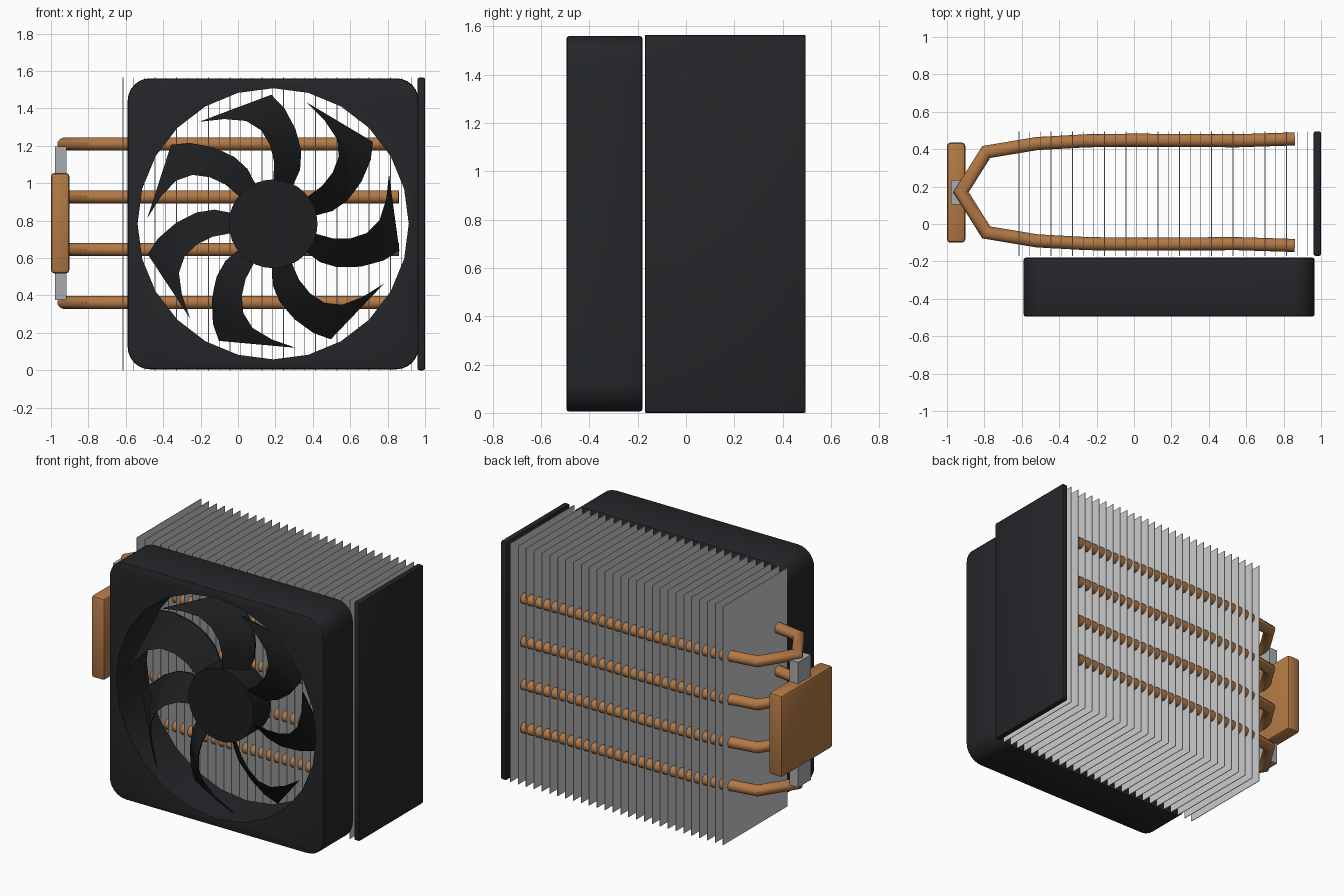
import bpy, bmesh, math
from mathutils import Matrix, Vector

if "Cube" in bpy.data.objects:
    bpy.data.objects.remove(bpy.data.objects["Cube"])


def material(name, color):
    m = bpy.data.materials.new(name)
    m.diffuse_color = (*color, 1)
    m.use_nodes = True
    m.node_tree.nodes["Principled BSDF"].inputs["Base Color"].default_value = m.diffuse_color
    return m


BLACK = material("black_plastic", (0.018, 0.019, 0.022))
DARK = material("fan_black", (0.012, 0.013, 0.014))
COPPER = material("copper", (0.45, 0.19, 0.06))
STEEL = material("steel", (0.40, 0.41, 0.43))


def make(name, bm, mat=None, smooth=None):
    bmesh.ops.recalc_face_normals(bm, faces=bm.faces)
    me = bpy.data.meshes.new(name)
    bm.to_mesh(me)
    bm.free()
    ob = bpy.data.objects.new(name, me)
    bpy.context.collection.objects.link(ob)
    if mat:
        me.materials.append(mat)
    if smooth:
        bpy.ops.object.select_all(action='DESELECT')
        ob.select_set(True)
        bpy.context.view_layer.objects.active = ob
        bpy.ops.object.shade_smooth_by_angle(angle=math.radians(smooth))
    return ob


def add_box(bm, lo, hi):
    lo, hi = Vector(lo), Vector(hi)
    m = Matrix.Translation((lo + hi) / 2) @ Matrix.Diagonal((*(hi - lo), 1))
    return bmesh.ops.create_cube(bm, size=1, matrix=m)["verts"]


def box(name, lo, hi, mat=None, bevel=0, seg=2):
    bm = bmesh.new()
    add_box(bm, lo, hi)
    if bevel:
        bmesh.ops.bevel(bm, geom=bm.edges[:], offset=bevel, segments=seg,
                        profile=0.5, affect='EDGES')
    return make(name, bm, mat, 35 if bevel else None)


def add_cylinder(bm, r, y0, y1, sides):
    m = (Matrix.Translation((CX, (y0 + y1) / 2, CZ))
         @ Matrix.Rotation(math.pi / 2, 4, 'X'))
    bmesh.ops.create_cone(bm, cap_ends=True, segments=sides, radius1=r,
                          radius2=r, depth=y1 - y0, matrix=m)


CX, CZ = 0.188, 0.783          # fan axis
TOP = 1.565
FRONT, BACK = -0.495, -0.18    # fan depth range

# Cooling fins
bm = bmesh.new()
for i in range(28):
    x = -0.615 + i * 0.0572
    add_box(bm, (x - 0.002, -0.17, 0), (x + 0.002, 0.495, TOP))
make("cooling_fins", bm)

# End cover
box("end_cover", (0.96, -0.17, 0), (1.0, 0.495, TOP), BLACK, 0.01)

# Fan frame: rounded square with a round through hole
bm = bmesh.new()
add_box(bm, (-0.59, FRONT, 0.005), (0.966, BACK, 1.561))
depth_edges = [e for e in bm.edges
               if abs(e.verts[0].co.y - e.verts[1].co.y) > 0.1]
bmesh.ops.bevel(bm, geom=depth_edges, offset=0.12, segments=6, profile=0.5,
                affect='EDGES')
rim = [e for e in bm.edges if abs(e.verts[0].co.y - e.verts[1].co.y) < 1e-4]
bmesh.ops.bevel(bm, geom=rim, offset=0.012, segments=2, profile=0.5,
                affect='EDGES')
frame = make("fan_frame", bm, BLACK)
bm = bmesh.new()
add_cylinder(bm, 0.725, -0.7, 0.0, 24)
cutter = make("hole_cutter", bm, BLACK)
cutter.hide_render = True
mod = frame.modifiers.new("hole", 'BOOLEAN')
mod.operation = 'DIFFERENCE'
mod.solver = 'EXACT'
mod.object = cutter
bpy.ops.object.select_all(action='DESELECT')
frame.select_set(True)
bpy.context.view_layer.objects.active = frame
bpy.ops.object.modifier_apply(modifier="hole")
bpy.data.objects.remove(cutter)
bpy.ops.object.shade_smooth_by_angle(angle=math.radians(30))

# Fan hub
bm = bmesh.new()
add_cylinder(bm, 0.237, FRONT + 0.05, FRONT + 0.23, 32)
make("fan_hub", bm, DARK, 30)

# Fan blades: swept edges from root to tip (x, depth, z about the axis)
lead = [(0.0, 0.06, 0.20), (0.005, 0.06, 0.33), (-0.016, 0.055, 0.42),
        (-0.064, 0.045, 0.50), (-0.144, 0.035, 0.55), (-0.262, 0.025, 0.56),
        (-0.396, 0.015, 0.545)]
trail = [(0.10, 0.18, 0.19), (0.144, 0.19, 0.29), (0.15, 0.195, 0.385),
         (0.135, 0.20, 0.45), (0.118, 0.20, 0.51), (0.059, 0.20, 0.62),
         (-0.01, 0.20, 0.69)]
bm = bmesh.new()
for k in range(7):
    m = (Matrix.Translation((CX, FRONT, CZ))
         @ Matrix.Rotation(k * math.tau / 7, 4, 'Y'))
    sheets = []
    for off in (-0.005, 0.005):
        sheets.append([[bm.verts.new(m @ (Vector(p) + Vector((0, off, 0))))
                        for p in edge] for edge in (lead, trail)])
    (a, b), (c, d) = sheets
    for i in range(6):
        j = i + 1
        for f in ((a[i], a[j], b[j], b[i]), (c[i], d[i], d[j], c[j]),
                  (a[i], c[i], c[j], a[j]), (b[i], b[j], d[j], d[i])):
            bm.faces.new(f)
    bm.faces.new((a[0], b[0], d[0], c[0]))
    bm.faces.new((a[6], c[6], d[6], b[6]))
make("fan_blades", bm, DARK, 30)

# Heat pipes: mitred tubes bent around the base
half = [(0.86, 0.285), (0.55, 0.275), (0.0, 0.278), (-0.25, 0.275),
        (-0.52, 0.26), (-0.79, 0.215)]
path = ([Vector((x, 0.17 + y, 0)) for x, y in half] + [Vector((-0.925, 0.17, 0))]
        + [Vector((x, 0.17 - y, 0)) for x, y in reversed(half)])
R, SIDES = 0.035, 14
for n, z in enumerate((0.362, 0.645, 0.927, 1.21)):
    bm = bmesh.new()
    rings = []
    for i, p in enumerate(path):
        t0 = (p - path[i - 1]).normalized() if i else None
        t1 = (path[i + 1] - p).normalized() if i < len(path) - 1 else None
        t0, t1 = t0 or t1, t1 or t0
        t = (t0 + t1).normalized()
        side = Vector((-t.y, t.x, 0)) / max(t.dot(t0), 0.5)
        ring = []
        for s in range(SIDES):
            a = s * math.tau / SIDES
            ring.append(bm.verts.new(p + side * R * math.cos(a)
                                     + Vector((0, 0, z + R * math.sin(a)))))
        rings.append(ring)
    for r0, r1 in zip(rings, rings[1:]):
        for s in range(SIDES):
            q = (s + 1) % SIDES
            bm.faces.new((r0[s], r0[q], r1[q], r1[s]))
    bm.faces.new(rings[0])
    bm.faces.new(rings[-1])
    make(f"heat_pipe_{n + 1}", bm, COPPER, 40)

# Contact base and mounting bar
box("contact_base", (-1.0, -0.10, 0.518), (-0.902, 0.435, 1.055), COPPER, 0.018)
box("mounting_bar", (-0.978, 0.103, 0.375), (-0.916, 0.235, 1.197), STEEL)
